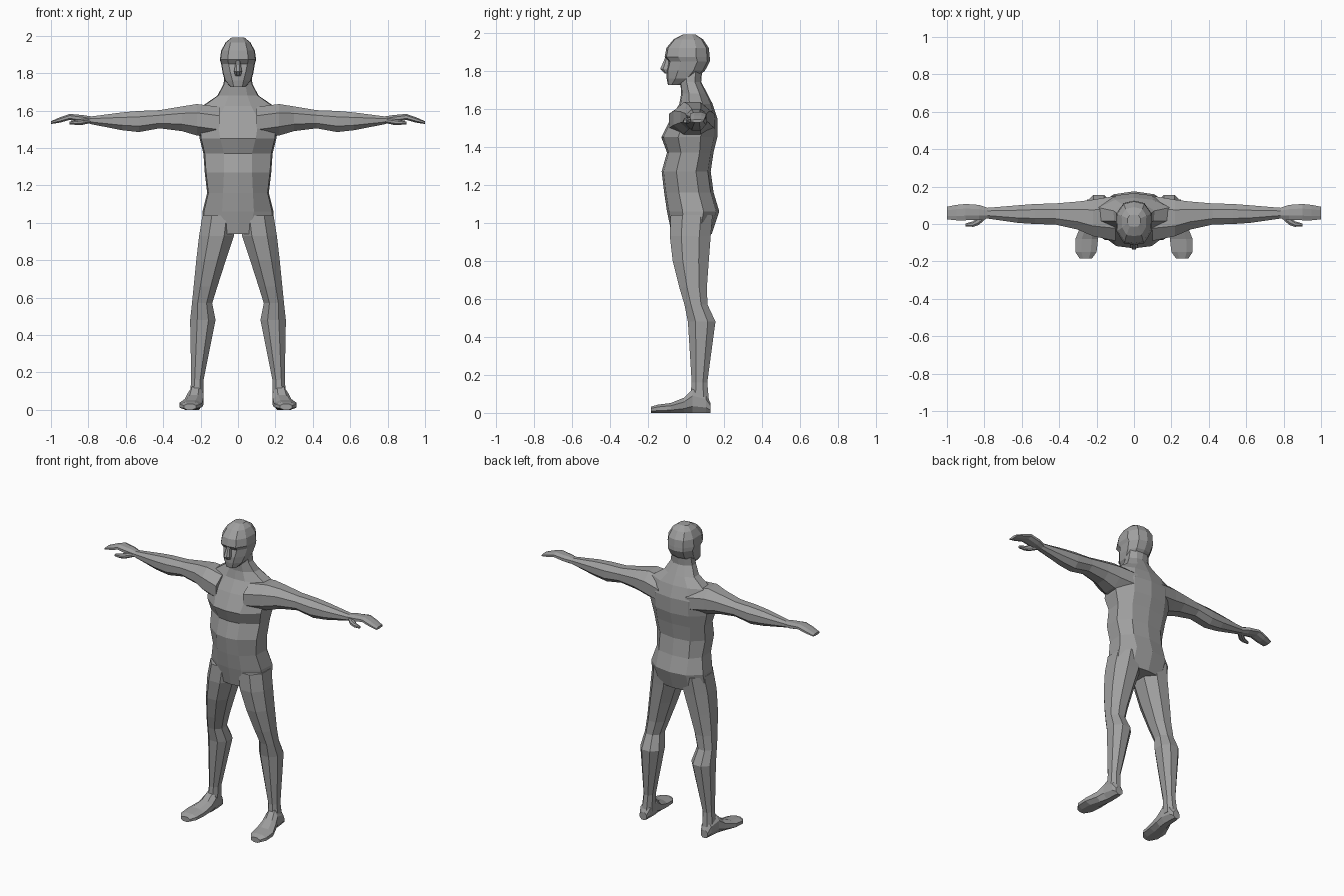
import bpy, bmesh

skin = bpy.data.materials.new("plain_grey")
skin.diffuse_color = (0.35, 0.35, 0.35, 1)


def loft(name, rings, mirror=False):
    """Skin a list of equal-length point rings and cap both ends."""
    bm = bmesh.new()
    loops = [[bm.verts.new(p) for p in ring] for ring in rings]
    n = len(loops[0])
    for a, b in zip(loops, loops[1:]):
        for i in range(n):
            j = (i + 1) % n
            bm.faces.new((a[i], a[j], b[j], b[i]))
    bm.faces.new(loops[0])
    bm.faces.new(loops[-1])
    bmesh.ops.recalc_face_normals(bm, faces=bm.faces)
    mesh = bpy.data.meshes.new(name)
    bm.to_mesh(mesh)
    bm.free()
    mesh.materials.append(skin)
    obj = bpy.data.objects.new(name, mesh)
    bpy.context.collection.objects.link(obj)
    if mirror:
        obj.modifiers.new("mirror", 'MIRROR')
    return obj


def body_ring(z, w, front, back, fx, bx):
    """Symmetric ten-sided level: front panel, flat flanks, back panel."""
    d = back - front
    half = [(0, front), (fx, front + 0.04 * d), (w * 0.96, front + 0.3 * d),
            (w, front + 0.7 * d), (bx, back - 0.06 * d), (0, back)]
    pts = half + [(-x, y) for x, y in half[-2:0:-1]]
    return [(x, y, z) for x, y in pts]


def oct_ring(a0, a1, b0, b1, cut=0.28):
    """Box outline with cut corners."""
    ca, cb = cut * (a1 - a0), cut * (b1 - b0)
    return [(a0 + ca, b0), (a1 - ca, b0), (a1, b0 + cb), (a1, b1 - cb),
            (a1 - ca, b1), (a0 + ca, b1), (a0, b1 - cb), (a0, b0 + cb)]


def along_x(x, y0, y1, z0, z1):
    return [(x, y, z) for y, z in oct_ring(y0, y1, z0, z1)]


def along_y(y, x0, x1, z0, z1):
    return [(x, y, z) for x, z in oct_ring(x0, x1, z0, z1)]


def along_z(z, x0, x1, y0, y1):
    return [(x, y, z) for x, y in oct_ring(x0, x1, y0, y1)]


# Torso, shoulders and neck
loft("torso", [body_ring(*r) for r in (
    (0.94, 0.195, -0.075, 0.135, 0.06, 0.11),
    (1.06, 0.190, -0.100, 0.175, 0.085, 0.11),
    (1.16, 0.165, -0.115, 0.145, 0.080, 0.11),
    (1.27, 0.178, -0.128, 0.130, 0.075, 0.11),
    (1.37, 0.185, -0.100, 0.145, 0.075, 0.12),
    (1.45, 0.205, -0.130, 0.165, 0.095, 0.12),
    (1.55, 0.215, -0.080, 0.165, 0.110, 0.12),
    (1.625, 0.190, -0.035, 0.140, 0.070, 0.10),
    (1.68, 0.110, -0.025, 0.112, 0.050, 0.06),
    (1.74, 0.078, -0.030, 0.080, 0.040, 0.04),
    (1.80, 0.070, -0.030, 0.085, 0.040, 0.04))])

# Head with a brow ridge over recessed eyes
loft("head", [body_ring(*r) for r in (
    (1.725, 0.038, -0.095, -0.030, 0.022, 0.025),
    (1.760, 0.070, -0.102, 0.055, 0.030, 0.045),
    (1.800, 0.082, -0.103, 0.100, 0.040, 0.050),
    (1.848, 0.090, -0.092, 0.125, 0.050, 0.055),
    (1.872, 0.097, -0.112, 0.125, 0.055, 0.055),
    (1.920, 0.090, -0.103, 0.120, 0.050, 0.055),
    (1.965, 0.066, -0.065, 0.090, 0.040, 0.045),
    (1.990, 0.035, -0.015, 0.050, 0.022, 0.022))])

# Nose
loft("nose", [along_z(*r) for r in (
    (1.785, -0.014, 0.014, -0.112, -0.08),
    (1.808, -0.021, 0.021, -0.136, -0.08),
    (1.868, -0.011, 0.011, -0.110, -0.08))])

# Arms, from inside the chest out to the wrist
loft("arms", [along_x(*r) for r in (
    (0.10, -0.090, 0.150, 1.45, 1.62),
    (0.22, -0.065, 0.130, 1.467, 1.635),
    (0.30, -0.030, 0.120, 1.490, 1.622),
    (0.42, -0.003, 0.110, 1.505, 1.602),
    (0.53, 0.000, 0.107, 1.485, 1.598),
    (0.62, 0.006, 0.100, 1.495, 1.590),
    (0.79, 0.030, 0.086, 1.528, 1.568))], True)

# Hands with closed fingers
loft("hands", [along_x(*r) for r in (
    (0.78, 0.030, 0.086, 1.528, 1.568),
    (0.83, 0.022, 0.102, 1.535, 1.576),
    (0.90, 0.020, 0.107, 1.550, 1.582),
    (0.95, 0.020, 0.102, 1.536, 1.565),
    (1.00, 0.025, 0.092, 1.528, 1.543))], True)

# Thumbs
loft("thumbs", [along_x(*r) for r in (
    (0.79, 0.030, 0.070, 1.533, 1.560),
    (0.83, -0.005, 0.040, 1.524, 1.555),
    (0.86, -0.015, 0.015, 1.523, 1.550),
    (0.90, -0.013, 0.003, 1.526, 1.541))], True)

# Legs, from inside the hips down to the ankles
loft("legs", [along_z(*r) for r in (
    (1.04, 0.010, 0.190, -0.080, 0.140),
    (0.93, 0.022, 0.208, -0.085, 0.130),
    (0.80, 0.065, 0.223, -0.070, 0.120),
    (0.66, 0.110, 0.237, -0.035, 0.110),
    (0.57, 0.138, 0.246, -0.008, 0.113),
    (0.48, 0.120, 0.256, 0.010, 0.155),
    (0.16, 0.184, 0.250, 0.030, 0.112),
    (0.05, 0.186, 0.260, 0.020, 0.122))], True)

# Feet
loft("feet", [along_y(*r) for r in (
    (0.130, 0.200, 0.250, 0.0, 0.050),
    (0.105, 0.190, 0.260, 0.0, 0.100),
    (0.035, 0.185, 0.268, 0.0, 0.125),
    (-0.010, 0.186, 0.285, 0.0, 0.080),
    (-0.080, 0.192, 0.313, 0.0, 0.052),
    (-0.150, 0.200, 0.313, 0.0, 0.043),
    (-0.185, 0.225, 0.290, 0.0, 0.032))], True)
